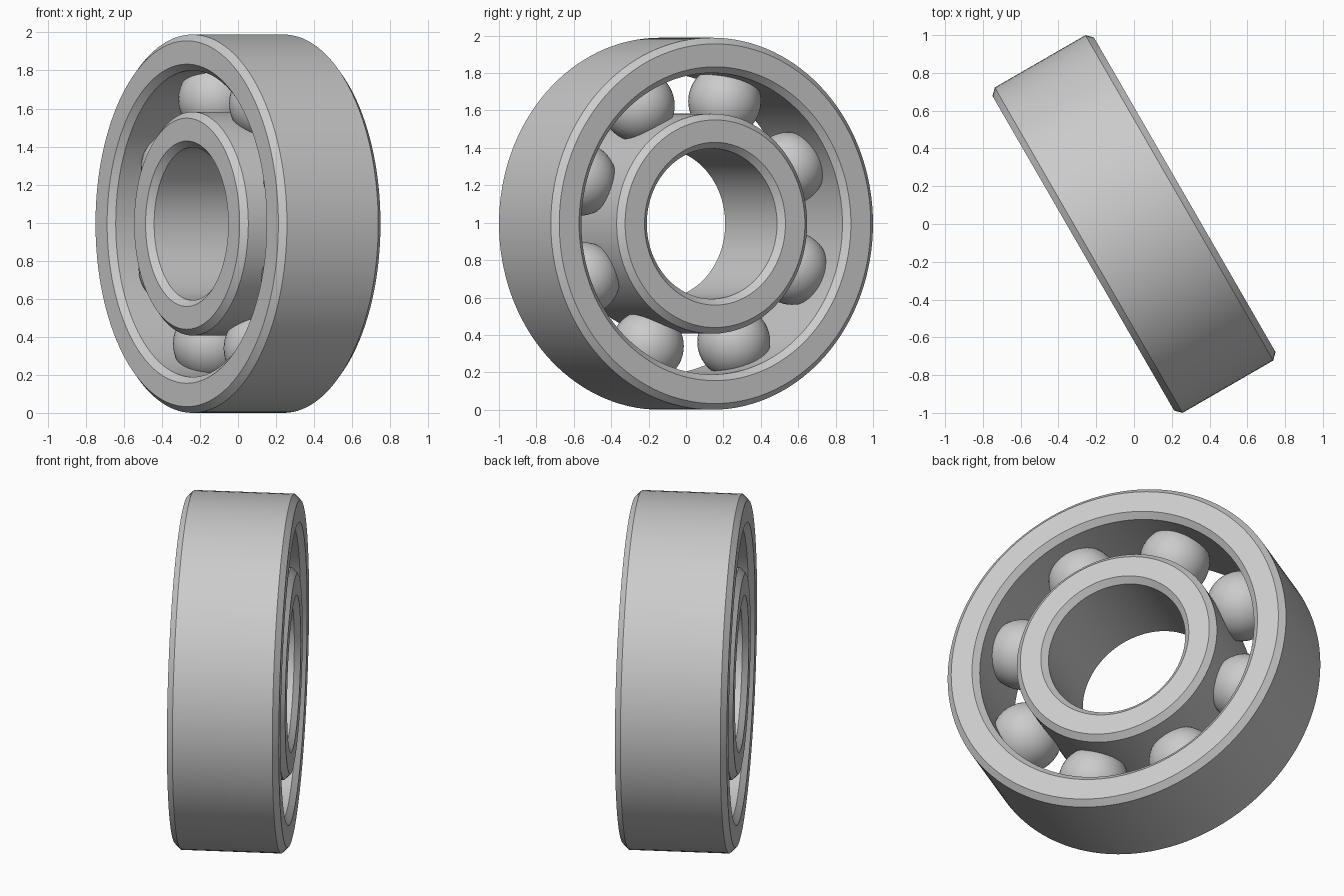
import bpy, bmesh
from math import radians, sin, cos
from mathutils import Matrix, Vector

cube = bpy.data.objects.get("Cube")
if cube:
    bpy.data.objects.remove(cube, do_unlink=True)

OUTER_R = 0.9945
HALF_WIDTH = 0.31
CHAMFER = 0.033
PLACE = Matrix.Translation((0, 0, OUTER_R)) @ Matrix.Rotation(radians(30), 4, 'Z')

steel = bpy.data.materials.new("steel grey")
steel.use_nodes = True
colour = (0.6, 0.6, 0.6, 1)
steel.diffuse_color = colour
steel.node_tree.nodes["Principled BSDF"].inputs["Base Color"].default_value = colour


def add_object(name, bm, angle):
    """Turn a bmesh into a smooth-shaded steel part, turned to the bearing's axis."""
    bmesh.ops.recalc_face_normals(bm, faces=bm.faces)
    mesh = bpy.data.meshes.new(name)
    bm.to_mesh(mesh)
    bm.free()
    mesh.transform(PLACE)
    mesh.materials.append(steel)
    obj = bpy.data.objects.new(name, mesh)
    bpy.context.collection.objects.link(obj)
    bpy.ops.object.select_all(action='DESELECT')
    obj.select_set(True)
    bpy.context.view_layer.objects.active = obj
    bpy.ops.object.shade_smooth_by_angle(angle=radians(angle))


def ring(name, r_in, r_out):
    """Revolve a chamfered rectangle about the local x axis."""
    w, c = HALF_WIDTH, CHAMFER
    half = [(w - c, r_in), (w, r_in + c), (w, r_out - c), (w - c, r_out)]
    profile = half + [(-a, r) for a, r in reversed(half)]
    bm = bmesh.new()
    verts = [bm.verts.new((a, 0, r)) for a, r in profile]
    edges = [bm.edges.new((v, verts[i - 1])) for i, v in enumerate(verts)]
    bmesh.ops.spin(bm, geom=verts + edges, cent=(0, 0, 0), axis=(1, 0, 0),
                   angle=radians(360), steps=128, use_merge=True)
    bmesh.ops.remove_doubles(bm, verts=bm.verts, dist=0.0001)
    add_object(name, bm, 30)


# Races
ring("outer_race", 0.806, OUTER_R)
ring("inner_race", 0.402, 0.588)

# Balls, evenly spaced and slightly sunk into both races
BALLS, BALL_R, PITCH_R = 8, 0.195, 0.697
for i in range(BALLS):
    t = radians(20 + i * 360 / BALLS)
    bm = bmesh.new()
    bmesh.ops.create_uvsphere(bm, u_segments=40, v_segments=24, radius=BALL_R)
    bmesh.ops.translate(bm, verts=bm.verts,
                        vec=Vector((0, PITCH_R * sin(t), PITCH_R * cos(t))))
    add_object(f"ball_{i + 1}", bm, 60)
